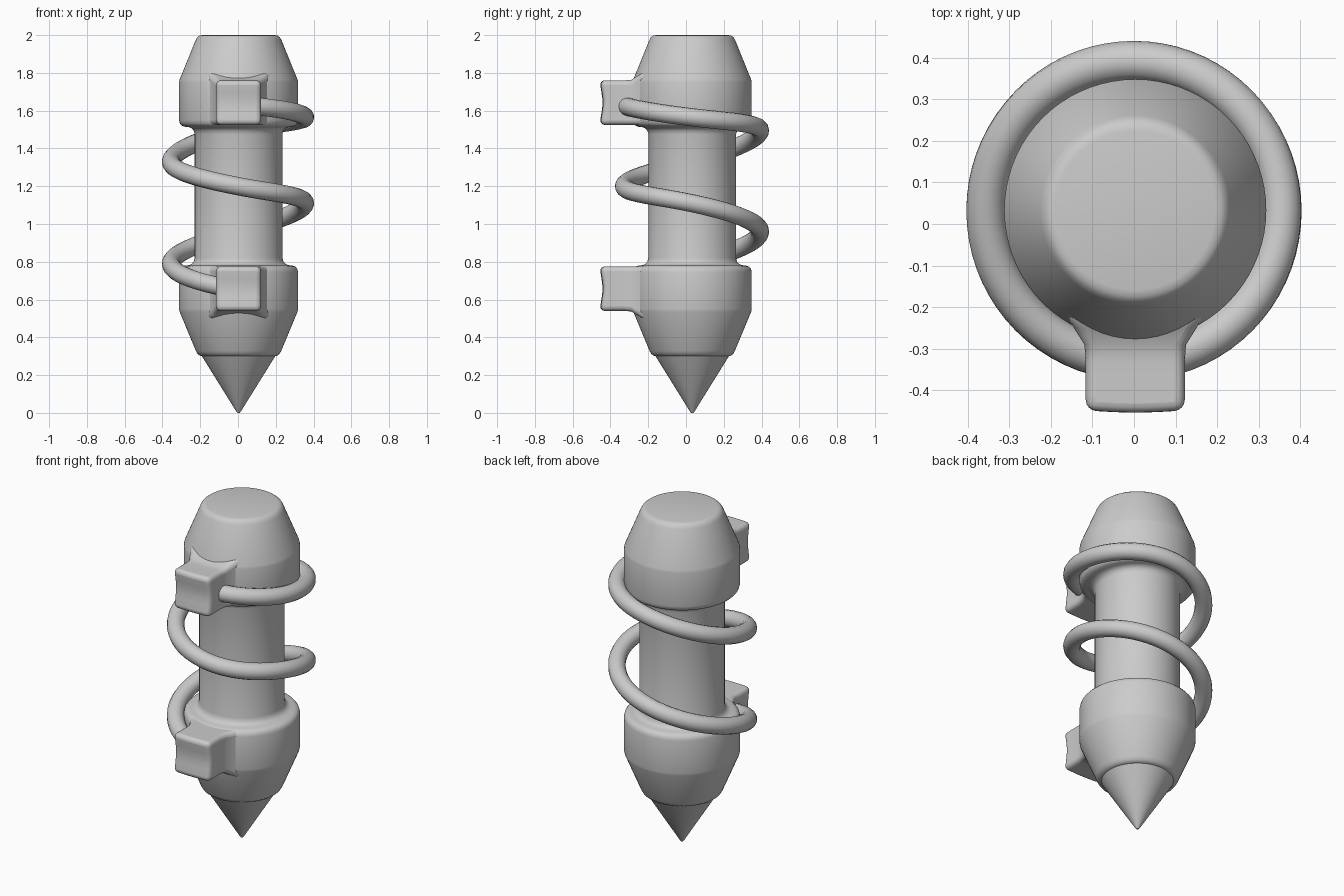
import bpy, bmesh, math
from mathutils import Vector

cube = bpy.data.objects.get("Cube")
if cube:
    bpy.data.objects.remove(cube, do_unlink=True)

AXIS = Vector((0.003, 0.033, 0))

grey = bpy.data.materials.new("light_grey")
grey.use_nodes = True
grey.diffuse_color = (0.6, 0.6, 0.6, 1)
grey.node_tree.nodes["Principled BSDF"].inputs["Base Color"].default_value = grey.diffuse_color


def finish(bm, name):
    bmesh.ops.recalc_face_normals(bm, faces=bm.faces)
    mesh = bpy.data.meshes.new(name)
    bm.to_mesh(mesh)
    bm.free()
    mesh.materials.append(grey)
    ob = bpy.data.objects.new(name, mesh)
    bpy.context.collection.objects.link(ob)
    return ob


def smooth(ob, angle=35):
    bpy.ops.object.select_all(action='DESELECT')
    ob.select_set(True)
    bpy.context.view_layer.objects.active = ob
    bpy.ops.object.shade_smooth_by_angle(angle=math.radians(angle))


def lathe(name, profile):
    bm = bmesh.new()
    verts = [bm.verts.new((r, 0, z)) for r, z in profile]
    edges = [bm.edges.new(pair) for pair in zip(verts, verts[1:])]
    bmesh.ops.spin(bm, geom=verts + edges, axis=(0, 0, 1), cent=(0, 0, 0),
                   angle=math.tau, steps=72)
    bmesh.ops.remove_doubles(bm, verts=bm.verts, dist=0.0002)
    ob = finish(bm, name)
    ob.location = AXIS
    smooth(ob)
    return ob


# Body: lower collar, shaft and upper collar with softened edges
R, S = 0.315, 0.232
lower = [(0, 0.3), (0.19, 0.3), (0.205, 0.303), (0.217, 0.312), (0.226, 0.328),
         (0.312, 0.535), (R, 0.55), (R, 0.745), (0.311, 0.762), (0.301, 0.774),
         (0.285, 0.78), (0.265, 0.782), (0.25, 0.787), (0.238, 0.8), (S, 0.82)]
upper = [(S, 1.475), (0.238, 1.495), (0.25, 1.508), (0.265, 1.513), (0.285, 1.515),
         (0.301, 1.521), (0.311, 1.533), (R, 1.55), (R, 1.75), (0.312, 1.765),
         (0.228, 1.972), (0.219, 1.988), (0.207, 1.997), (0.192, 2.0), (0, 2.0)]
lathe("body", lower + upper)

# Pointed tip
lathe("tip", [(0, 0.001), (0.006, 0), (0.012, 0.007), (0.196, 0.303), (0, 0.31)])


def block(name, z_low, z_high, flare_side):
    """Rounded lug with a grooved front and a base that flares into the body."""
    bm = bmesh.new()
    bmesh.ops.create_cube(bm, size=2)
    bmesh.ops.subdivide_edges(bm, edges=bm.edges, cuts=6, use_grid_fill=True)
    mid, half = (z_low + z_high) / 2, (z_high - z_low) / 2
    for v in bm.verts:
        u, d, w = v.co
        y = -0.31 + 0.14 * d
        if d < -0.99:
            y += 0.013 * math.cos(w * math.pi / 2) ** 2 + 0.006 * u * u - 0.005
        flare = 0.05 * min(1, max(0, (y + 0.31) / 0.08)) ** 2
        z = mid + half * w
        if w * flare_side > 0:
            z += flare * w
        v.co = (0.003 + u * (0.119 + flare), y, z)
    ob = finish(bm, name)
    bevel = ob.modifiers.new("rounding", 'BEVEL')
    bevel.width = 0.024
    bevel.segments = 4
    bevel.limit_method = 'ANGLE'
    bevel.angle_limit = math.radians(50)
    smooth(ob, 60)


block("upper_block", 1.525, 1.76, 1)
block("lower_block", 0.54, 0.775, -1)

# Coil: heights at each quarter turn, starting at the front and passing the left side
heights = [1.63, 1.565, 1.495, 1.33, 1.2, 1.11, 0.96, 0.79, 0.655]


def coil_height(t):
    i = min(int(t), len(heights) - 2)
    f = t - i
    p = [heights[min(max(k, 0), len(heights) - 1)] for k in range(i - 1, i + 3)]
    m0, m1 = (p[2] - p[0]) / 2, (p[3] - p[1]) / 2
    return ((2 * f**3 - 3 * f**2 + 1) * p[1] + (f**3 - 2 * f**2 + f) * m0
            + (3 * f**2 - 2 * f**3) * p[2] + (f**3 - f**2) * m1)


STEPS = 144
curve = bpy.data.curves.new("coil", 'CURVE')
curve.dimensions = '3D'
curve.bevel_depth = 0.048
curve.bevel_resolution = 5
curve.use_fill_caps = True
path = curve.splines.new('POLY')
path.points.add(STEPS)
for k, point in enumerate(path.points):
    t = 8 * k / STEPS
    a = t * math.pi / 2
    point.co = (0.355 * math.sin(a), 0.032 - 0.36 * math.cos(a), coil_height(t), 1)
path.use_smooth = True
curve.materials.append(grey)
coil = bpy.data.objects.new("coil", curve)
bpy.context.collection.objects.link(coil)
